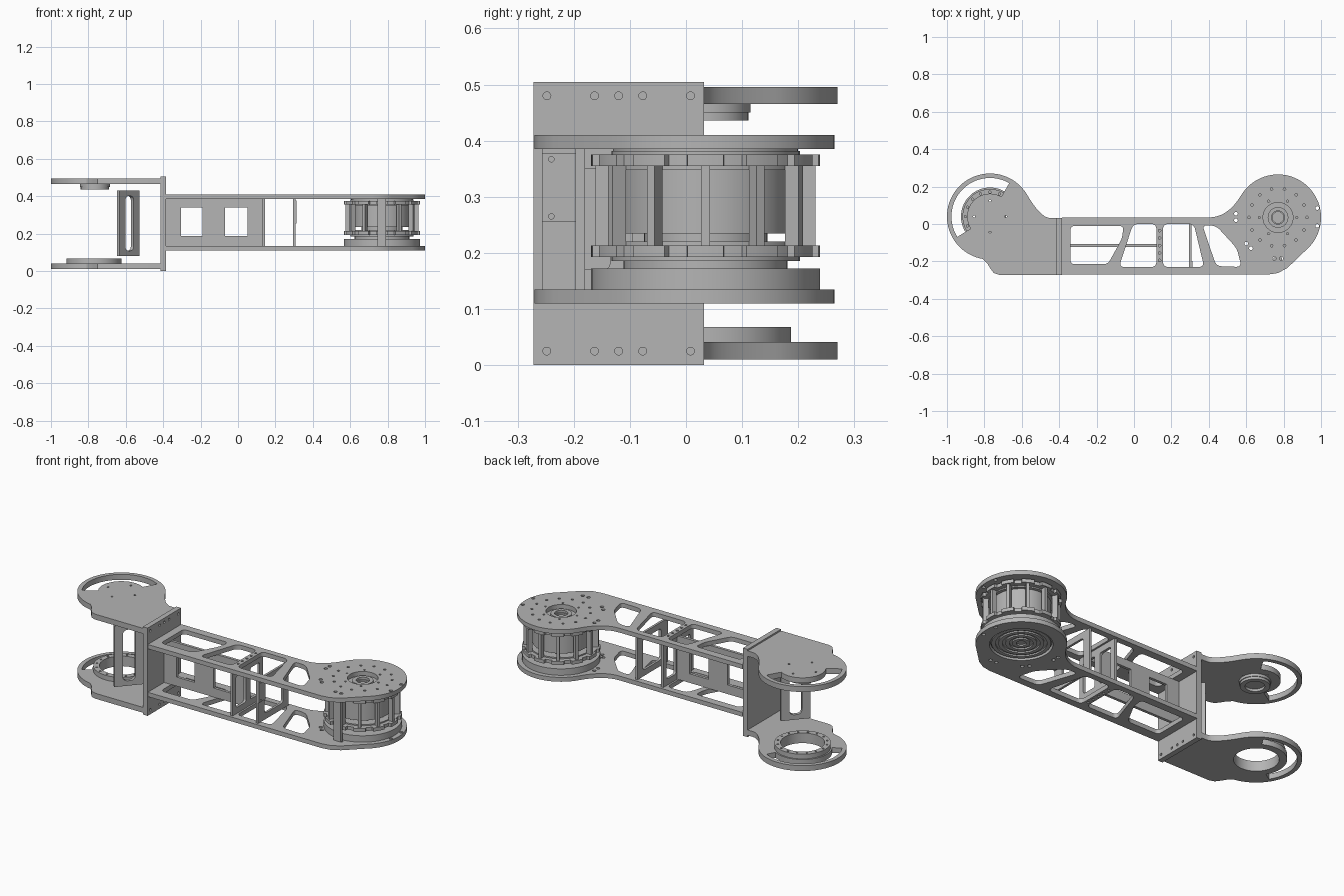
import bpy, bmesh
from math import sin, cos, radians, pi, atan2
from mathutils import Matrix, Vector

cube = bpy.data.objects.get("Cube")
if cube:
    bpy.data.objects.remove(cube, do_unlink=True)

metal = bpy.data.materials.new("machined_grey")
metal.use_nodes = True
GREY = (0.46, 0.46, 0.46, 1)
metal.diffuse_color = GREY
metal.node_tree.nodes["Principled BSDF"].inputs["Base Color"].default_value = GREY

# Sheet orientations: outline axes to model axes
AXES = {
    "z": Matrix.Identity(4),
    "x": Matrix(((0, 0, 1, 0), (1, 0, 0, 0), (0, 1, 0, 0), (0, 0, 0, 1))),
    "y": Matrix(((1, 0, 0, 0), (0, 0, -1, 0), (0, 1, 0, 0), (0, 0, 0, 1))),
}


def arc(c, r, a0, a1, n=24):
    steps = [radians(a0 + (a1 - a0) * i / n) for i in range(n + 1)]
    return [(c[0] + r * cos(a), c[1] + r * sin(a)) for a in steps]


def circle(c, r, n=48):
    return arc(c, r, 0, 360, n)[:-1]


def bend(p, q, s, n=8):
    p, q, s = Vector(p), Vector(q), Vector(s)
    ts = [i / n for i in range(n + 1)]
    return [tuple(p * (1 - t) ** 2 + q * 2 * t * (1 - t) + s * t * t) for t in ts]


def rounded(pts, r):
    out = []
    for i, p in enumerate(pts):
        p, a, b = Vector(p), Vector(pts[i - 1]), Vector(pts[(i + 1) % len(pts)])
        out += bend(p + (a - p).normalized() * r, p, p + (b - p).normalized() * r, 6)
    return out


def rect(u0, u1, v0, v1):
    return [(u0, v0), (u1, v0), (u1, v1), (u0, v1)]


def crescent(c, r0, r1, a0, a1):
    return arc(c, r1, a0, a1, 40) + arc(c, r0, a1, a0, 40)


def sheet(name, loops, lo, hi, axis="z", place=None):
    """Flat part: first loop is the outline, the others are openings."""
    cu = bpy.data.curves.new(name, "CURVE")
    cu.dimensions = "2D"
    cu.fill_mode = "BOTH"
    cu.extrude = (hi - lo) / 2
    for loop in loops:
        sp = cu.splines.new("POLY")
        sp.points.add(len(loop) - 1)
        for pt, (u, v) in zip(sp.points, loop):
            pt.co = (u, v, 0, 1)
        sp.use_cyclic_u = True
    tmp = bpy.data.objects.new(name, cu)
    bpy.context.scene.collection.objects.link(tmp)
    dg = bpy.context.evaluated_depsgraph_get()
    me = bpy.data.meshes.new_from_object(tmp.evaluated_get(dg))
    bpy.data.objects.remove(tmp, do_unlink=True)
    shift = (hi + lo) / 2 * (-1 if axis == "y" else 1)
    me.transform(AXES[axis] @ Matrix.Translation((0, 0, shift)))
    if place:
        me.transform(place)
    bm = bmesh.new()
    bm.from_mesh(me)
    bmesh.ops.remove_doubles(bm, verts=bm.verts, dist=0.0001)
    bmesh.ops.recalc_face_normals(bm, faces=bm.faces)
    bm.to_mesh(me)
    bm.free()
    me.materials.clear()
    me.materials.append(metal)
    ob = bpy.data.objects.new(name, me)
    bpy.context.scene.collection.objects.link(ob)
    bpy.ops.object.select_all(action="DESELECT")
    ob.select_set(True)
    bpy.context.view_layer.objects.active = ob
    bpy.ops.object.shade_smooth_by_angle(angle=radians(30))
    return ob


def disc(name, c, r, lo, hi, bore=0):
    return sheet(name, [circle(c, r)] + ([circle(c, bore)] if bore else []), lo, hi)


M = (0.77, 0.035)     # motor axis
F = (-0.77, 0.04)     # fork axis
R = 0.23

# Arm plates with lightening windows
start = arc(M, R, -50, 150, 48)
arm = start + bend(start[-1], (0.50, 0.035), (0.40, 0.035))
arm += [(-0.385, 0.035), (-0.385, -0.27), (0.72, -0.27), (0.77, -0.262), (0.82, -0.235)]
windows = [
    rounded([(-0.34, -0.01), (-0.055, -0.01), (-0.065, -0.08), (-0.14, -0.215), (-0.34, -0.215)], 0.025),
    rounded([(-0.005, 0.0), (0.12, 0.0), (0.12, -0.23), (-0.08, -0.23)], 0.03),
    rounded([(0.155, 0.0), (0.32, 0.0), (0.375, -0.23), (0.155, -0.23)], 0.03),
    rounded([(0.365, -0.005), (0.44, -0.01), (0.55, -0.13), (0.575, -0.23), (0.44, -0.225)], 0.03),
]
bolts = [(0.545, 0.02), (0.545, 0.055), (0.60, -0.105), (0.625, -0.13),
         (0.75, -0.185), (0.787, -0.185), (0.98, 0.085), (0.98, -0.01)]
holes = [circle(b, 0.01, 12) for b in bolts]
holes += [circle((0.137, -0.035 - 0.04 * i), 0.007, 10) for i in range(5)]
holes += [circle(p, 0.007, 10) for p in circle(M, 0.15 + 0.005, 14)]
top_holes = [circle(p, 0.006, 10) for p in circle(M, 0.1, 6)]
sheet("arm_plate_upper", [arm] + windows + holes + top_holes + [circle(M, 0.08)], 0.385, 0.41)
sheet("arm_plate_lower", [arm] + windows + holes[:-14] + [circle(M, 0.16)], 0.11, 0.135)

# Web and bulkheads between the plates
sheet("arm_web", [rect(-0.385, 0.13, 0.135, 0.385), rect(-0.305, -0.19, 0.187, 0.34),
                  rect(-0.07, 0.052, 0.187, 0.34)], -0.122, -0.106, "y")
sheet("bulkhead_inner", [rect(-0.255, 0.02, 0.135, 0.385),
                         rounded(rect(-0.225, -0.135, 0.17, 0.35), 0.015),
                         rounded(rect(-0.095, -0.01, 0.17, 0.35), 0.015)], 0.13, 0.145, "x")
sheet("bulkhead_outer", [rect(-0.257, 0.02, 0.135, 0.385),
                         rounded(rect(-0.197, -0.03, 0.17, 0.35), 0.02)], 0.295, 0.308, "x")
sheet("bulkhead_pad", [rect(-0.257, -0.197, 0.255, 0.378),
                       circle((-0.24, 0.265), 0.005, 10), circle((-0.24, 0.367), 0.005, 10)],
      0.308, 0.314, "x")

# End bracket
bracket_bolts = [circle((y, z), 0.007, 14) for z in (0.025, 0.48)
                 for y in (-0.248, -0.163, -0.12, -0.077, 0.008)]
sheet("end_bracket", [rect(-0.272, 0.032, 0, 0.505)] + bracket_bolts, -0.415, -0.385, "x")

# Fork plates
start = arc(F, R, 260, 30, 60)
fork = start + bend(start[-1], (-0.50, 0.035), (-0.45, 0.032))
fork += [(-0.415, 0.032), (-0.415, -0.272), (-0.72, -0.272), (-0.75, -0.262), (-0.77, -0.235), (-0.785, -0.21)]
fork_holes = [circle(p, 0.006, 10) for p in circle(F, 0.085, 4)]
sheet("fork_plate_upper", [fork, crescent(F, 0.122, 0.206, 60, 212)] + fork_holes, 0.465, 0.496)
sheet("fork_plate_lower", [fork, crescent(F, 0.155, 0.206, 60, 212), circle(F, 0.115)], 0.01, 0.041)
disc("fork_hub_upper", (-0.765, 0.035), 0.08, 0.45, 0.465)
disc("fork_hub_tip", (-0.765, 0.035), 0.076, 0.436, 0.45, 0.05)
ring_holes = [circle(p, 0.006, 10) for p in circle(F, 0.131, 16)]
sheet("fork_ring_lower", [circle(F, 0.147), circle(F, 0.115)] + ring_holes, 0.041, 0.068)

# Slotted guide standing diagonally between the fork plates
a, b = Vector((-0.64, -0.215)), Vector((-0.535, -0.095))
place = Matrix.Translation(((a.x + b.x) / 2, (a.y + b.y) / 2, 0)) @ \
    Matrix.Rotation(atan2(b.y - a.y, b.x - a.x), 4, "Z")
half = (b - a).length / 2
sheet("slotted_guide", [rect(-half, half, 0.08, 0.43),
                        rounded(rect(-0.034, 0.034, 0.108, 0.402), 0.03)], -0.01, 0.01, "y", place)

# Motor stack
disc("motor_flange", M, 0.204, 0.135, 0.172)
disc("motor_collar", M, 0.146, 0.172, 0.193)
disc("motor_core", M, 0.11, 0.193, 0.375)
disc("motor_drum", M, 0.15, 0.235, 0.355)
disc("motor_cap", M, 0.165, 0.375, 0.385, 0.03)
disc("motor_cap_ring", M, 0.055, 0.385, 0.398, 0.035)

# Notched end rings
notched = []
for i in range(12):
    notched += arc(M, 0.204, 30 * i - 9, 30 * i + 9, 4) + arc(M, 0.19, 30 * i + 10, 30 * i + 20, 3)
for tag, z in (("lower", 0.193), ("upper", 0.355)):
    sheet("motor_ring_" + tag, [notched, circle(M, 0.105)], z, z + 0.02)
    disc("motor_ring_lip_" + tag, M, 0.168, z - 0.007, z + 0.027, 0.105)

# Cooling bars around the drum
for i in range(12):
    turn = Matrix.Translation((M[0], M[1], 0)) @ Matrix.Rotation(i * pi / 6, 4, "Z")
    sheet("motor_bar_%02d" % (i + 1), [rect(0.168, 0.196, -0.008, 0.008)], 0.212, 0.356, "z", turn)

# Output face underneath
for i, r in enumerate((0.15, 0.115, 0.08, 0.045)):
    disc("output_ring_%d" % (i + 1), M, r, 0.116, 0.136, r - 0.02)
disc("output_face", M, 0.155, 0.124, 0.136)

# Support post in front of the motor
sheet("support_post", [rect(0.745, 0.792, -0.197, -0.18)], 0.135, 0.385)
